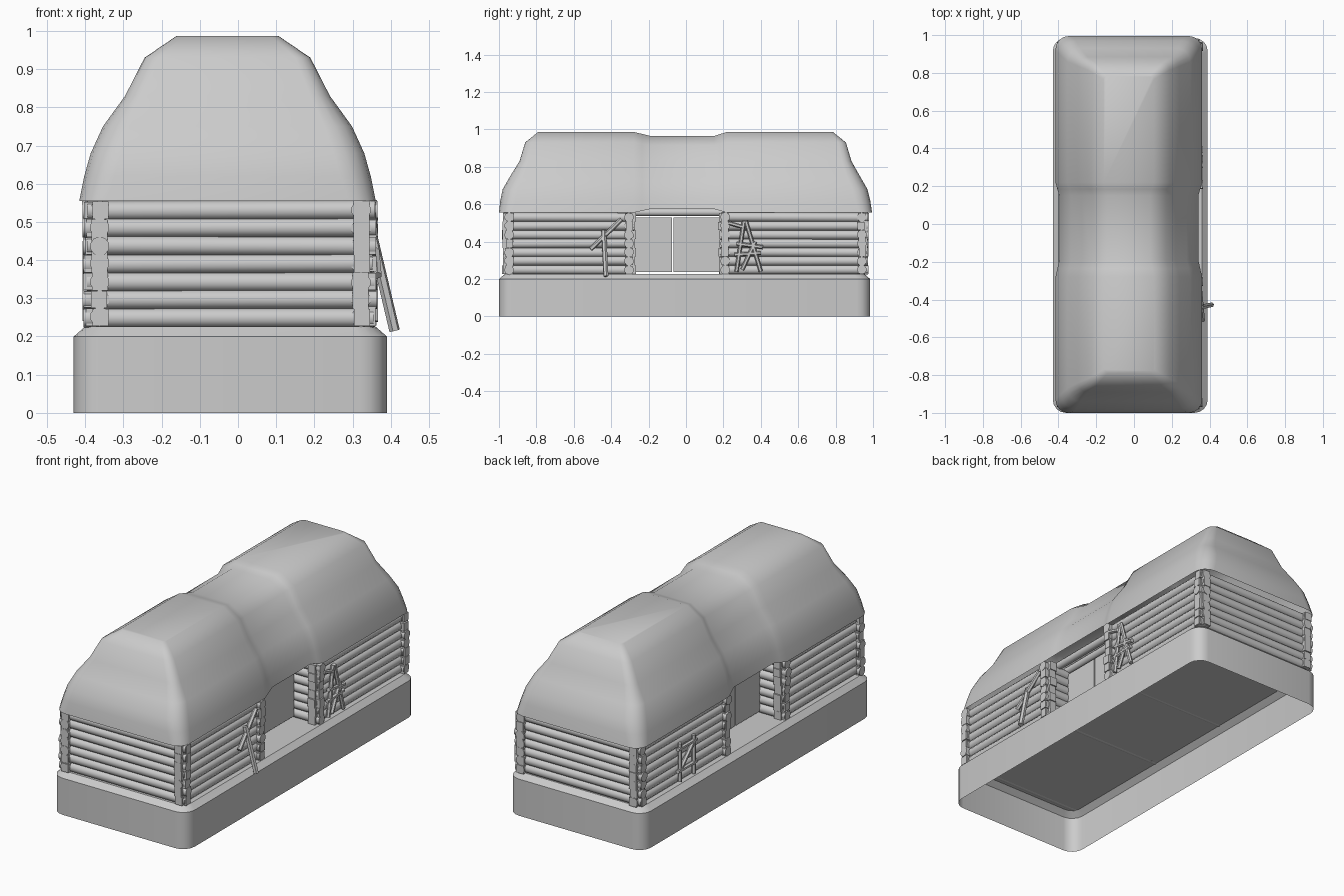
import bpy, bmesh, math, random
from mathutils import Vector

random.seed(4)
if "Cube" in bpy.data.objects:
    bpy.data.objects.remove(bpy.data.objects["Cube"])

GREY = bpy.data.materials.new("plain grey")
GREY.use_nodes = True
GREY.diffuse_color = (0.6, 0.6, 0.6, 1)
GREY.node_tree.nodes["Principled BSDF"].inputs["Base Color"].default_value = (0.6, 0.6, 0.6, 1)


def finish(bm, name, angle=40):
    bmesh.ops.recalc_face_normals(bm, faces=bm.faces)
    mesh = bpy.data.meshes.new(name)
    bm.to_mesh(mesh)
    bm.free()
    mesh.materials.append(GREY)
    ob = bpy.data.objects.new(name, mesh)
    bpy.context.scene.collection.objects.link(ob)
    bpy.ops.object.select_all(action='DESELECT')
    ob.select_set(True)
    bpy.context.view_layer.objects.active = ob
    bpy.ops.object.shade_smooth_by_angle(angle=math.radians(angle))
    return ob


def rod(bm, a, b, r, sides=10):
    """Round log between two points."""
    a, b = Vector(a), Vector(b)
    made = bmesh.ops.create_cone(bm, cap_ends=True, segments=sides, radius1=r,
                                 radius2=r, depth=(b - a).length)["verts"]
    turn = (b - a).to_track_quat('Z', 'Y')
    for v in made:
        v.co = turn @ v.co + (a + b) / 2


def box(bm, centre, size):
    for v in bmesh.ops.create_cube(bm, size=1)["verts"]:
        v.co = Vector(c + s * k for c, s, k in zip(centre, size, v.co))


def ring(x0, x1, y0, y1, r, mids=(), steps=4):
    """Rounded rectangle, with extra points along both long sides."""
    pts = []
    corners = [(x1 - r, y0 + r, -90), (x1 - r, y1 - r, 0),
               (x0 + r, y1 - r, 90), (x0 + r, y0 + r, 180)]
    for i, (cx, cy, start) in enumerate(corners):
        for k in range(steps + 1):
            t = math.radians(start + 90 * k / steps)
            pts.append((cx + r * math.cos(t), cy + r * math.sin(t)))
        if i == 0:
            pts += [(x1, y) for y in mids]
        if i == 2:
            pts += [(x0, y) for y in reversed(mids)]
    return pts


def skin(bm, rings):
    for low, high in zip(rings, rings[1:]):
        for i in range(len(low)):
            j = (i + 1) % len(low)
            bm.faces.new((low[i], low[j], high[j], high[i]))


# Hollow plinth, open underneath
bm = bmesh.new()
levels = [(0, 0), (0.2, 0), (0.226, 0.03)]
rings = [[bm.verts.new((x, y, z)) for x, y in
          ring(-0.43 + d, 0.39 - d, -1 + d, 0.985 - d, 0.07 - d / 2)] for z, d in levels]
skin(bm, rings)
bm.faces.new(rings[-1])
finish(bm, "plinth", 35)

# Thatched roof: lofted rounded outlines, lowered at the middle of the ridge
MID_X = -0.0275
MIDS = (-0.28, -0.235, -0.19, 0.15, 0.185, 0.22)
DIP = (0, 0.5, 1, 1, 0.5, 0)
profile = [  # height, half width, front end, back end, corner radius
    (0.555, 0.388, -1.0, 0.995, 0.07), (0.62, 0.375, -0.993, 0.985, 0.08),
    (0.68, 0.358, -0.98, 0.97, 0.08), (0.75, 0.326, -0.94, 0.93, 0.07),
    (0.83, 0.268, -0.89, 0.885, 0.05), (0.93, 0.217, -0.86, 0.855, 0.04),
    (0.987, 0.133, -0.79, 0.785, 0.02)]
bm = bmesh.new()
rings = []
for n, (z, w, y0, y1, r) in enumerate(profile):
    lift = 0.02 - 0.042 * n / (len(profile) - 1)
    row = []
    for x, y in ring(MID_X - w, MID_X + w, y0, y1, r, MIDS):
        d = DIP[MIDS.index(y)] if y in MIDS else 0
        inset = 0.02 * d * (1 if x < MID_X else -1)
        row.append(bm.verts.new((x + inset, y, z + lift * d)))
    rings.append(row)
skin(bm, rings)
top, m = rings[-1], len(MIDS)
right, left = top[5:5 + m], top[15 + m:15 + 2 * m][::-1]
for i in range(m - 1):
    bm.faces.new((right[i], right[i + 1], left[i + 1], left[i]))
bm.faces.new(top[:5] + [right[0], left[0]] + top[15 + 2 * m:])
bm.faces.new([right[-1]] + top[5 + m:15 + m] + [left[-1]])
finish(bm, "thatched_roof", 50)

# Log walls: seven courses each
COURSES = [0.25 + 0.0468 * i for i in range(7)]
WALL_X = (-0.362, 0.322)
CROSS_Y = (-0.945, -0.305, 0.21, 0.94)


def jit(a=0.008):
    return random.uniform(-a, a)


for y, name in zip(CROSS_Y, ("front_logs", "front_jamb_logs", "back_jamb_logs", "back_logs")):
    bm = bmesh.new()
    for z in COURSES:
        rod(bm, (-0.4 + jit(), y, z + jit(0.002)), (0.357 + jit(), y, z + jit(0.002)), 0.0255)
    finish(bm, name)

for x, side in zip(WALL_X, ("right", "left")):
    for y0, y1, end in ((-0.975, -0.285, "front"), (0.19, 0.968, "back")):
        bm = bmesh.new()
        for z in COURSES:
            rod(bm, (x, y0 + jit(), z + jit(0.002)), (x, y1 + jit(), z + jit(0.002)), 0.0255)
        finish(bm, f"{side}_{end}_wall_logs")

# Squared log ends stacked where the walls cross
bm = bmesh.new()
for x in WALL_X:
    out = 1 if x > 0 else -1
    for y in CROSS_Y:
        end = 1 if y in (CROSS_Y[1], CROSS_Y[3]) else -1
        for z in COURSES:
            box(bm, (x + jit(0.003), y + end * 0.012 + jit(0.004), z),
                (0.042, 0.046, 0.046 + jit(0.003)))
            box(bm, (x + out * 0.02 + jit(0.004), y + jit(0.004), z),
                (0.036, 0.038, 0.044 + jit(0.003)))
finish(bm, "corner_log_ends", 30)

# Recessed double doors on both sides, with a lintel over each
for x, side in ((-0.24, "right"), (0.2, "left")):
    bm = bmesh.new()
    for y0, y1 in ((-0.285, -0.074), (-0.068, 0.185)):
        box(bm, (x, (y0 + y1) / 2, 0.384), (0.016, y1 - y0, 0.29))
    finish(bm, f"{side}_doors", 30)
    bm = bmesh.new()
    for k in (0, 0.07):
        rod(bm, (x + math.copysign(k, x), -0.3, 0.557), (x + math.copysign(k, x), 0.2, 0.557), 0.021)
    finish(bm, f"{side}_lintel")

# Leaning poles near the doorway
bm = bmesh.new()
rod(bm, (0.35, -0.345, 0.52), (0.365, -0.51, 0.36), 0.012, 6)
rod(bm, (0.352, -0.44, 0.46), (0.41, -0.428, 0.215), 0.014, 6)
finish(bm, "leaning_poles")


# Small wooden racks against the walls
def rack(name, x, bars, r=0.011):
    bm = bmesh.new()
    for y0, z0, y1, z1 in bars:
        rod(bm, (x, y0, z0), (x, y1, z1), r, 6)
    finish(bm, name)


rack("left_rack", 0.357, [(0.27, 0.24, 0.31, 0.51), (0.4, 0.24, 0.32, 0.51),
                          (0.27, 0.39, 0.41, 0.37), (0.26, 0.33, 0.4, 0.34),
                          (0.23, 0.5, 0.3, 0.48), (0.3, 0.25, 0.37, 0.4)])
rack("right_rack", -0.398, [(0.5, 0.24, 0.5, 0.45), (0.62, 0.24, 0.62, 0.45),
                            (0.48, 0.42, 0.64, 0.42), (0.48, 0.3, 0.64, 0.3),
                            (0.5, 0.42, 0.62, 0.3)])
